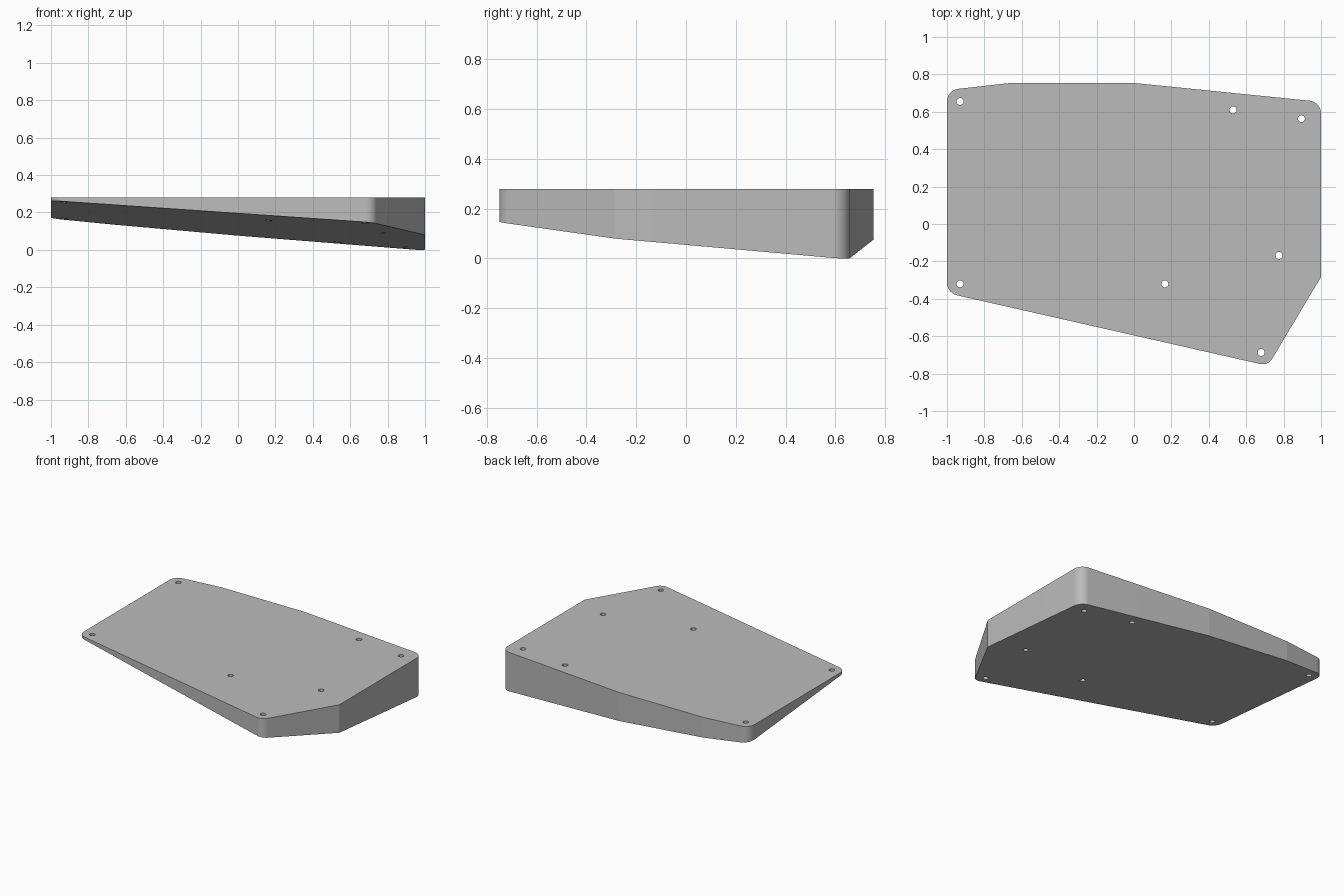
import bpy
import bmesh
import math
from mathutils import Vector

if "Cube" in bpy.data.objects:
    bpy.data.objects.remove(bpy.data.objects["Cube"], do_unlink=True)

TOP = 0.28
HOLE_RADIUS = 0.0185

# Plan outline, anticlockwise: x, y, corner radius
OUTLINE = [(-1, -0.369, 0.07), (0.7165, -0.758, 0.06), (1, -0.283, 0.02),
           (1, 0.653, 0.07), (0, 0.754, 0), (-0.66, 0.754, 0), (-1, 0.716, 0.07)]
HOLES = [(-0.93, 0.655), (0.53, 0.61), (0.895, 0.563), (0.775, -0.168),
         (0.165, -0.32), (-0.93, -0.32), (0.68, -0.687)]


def underside(x, y):
    """Height of the sloping bottom plane."""
    return 0.143 - 0.0885 * (x + y)


def rounded(corners, steps=24):
    """Replace each corner that has a radius with a tangent arc."""
    points = []
    for i, (x, y, r) in enumerate(corners):
        p = Vector((x, y))
        if r == 0:
            points.append(p)
            continue
        a = (Vector(corners[i - 1][:2]) - p).normalized()
        b = (Vector(corners[(i + 1) % len(corners)][:2]) - p).normalized()
        half = a.angle(b) / 2
        centre = p + (a + b).normalized() * (r / math.sin(half))
        start = p + a * (r / math.tan(half)) - centre
        sweep = math.pi - 2 * half
        for s in range(steps + 1):
            t = sweep * s / steps
            c, n = math.cos(t), math.sin(t)
            points.append(centre + Vector((start.x * c - start.y * n,
                                           start.x * n + start.y * c)))
    return points


def make_object(name, bm):
    mesh = bpy.data.meshes.new(name)
    bm.to_mesh(mesh)
    bm.free()
    obj = bpy.data.objects.new(name, mesh)
    bpy.context.collection.objects.link(obj)
    return obj


# Wedge body: flat top extruded down to the sloping underside
bm = bmesh.new()
top = bm.faces.new([bm.verts.new((p.x, p.y, TOP)) for p in rounded(OUTLINE)])
result = bmesh.ops.extrude_face_region(bm, geom=[top], use_keep_orig=True)
for v in result["geom"]:
    if isinstance(v, bmesh.types.BMVert):
        v.co.z = underside(v.co.x, v.co.y)
bmesh.ops.recalc_face_normals(bm, faces=bm.faces)
body = make_object("wedge_plate", bm)

# Screw holes drilled straight through
bm = bmesh.new()
for x, y in HOLES:
    made = bmesh.ops.create_cone(bm, cap_ends=True, segments=80, depth=1,
                                 radius1=HOLE_RADIUS, radius2=HOLE_RADIUS)
    bmesh.ops.translate(bm, verts=made["verts"], vec=(x, y, 0.15))
drill = make_object("hole_cutter", bm)
drill.hide_render = True

bpy.ops.object.select_all(action="DESELECT")
body.select_set(True)
bpy.context.view_layer.objects.active = body
cut = body.modifiers.new("screw_holes", "BOOLEAN")
cut.operation = "DIFFERENCE"
cut.solver = "EXACT"
cut.object = drill
bpy.ops.object.modifier_apply(modifier=cut.name)
bpy.data.objects.remove(drill, do_unlink=True)

# Smooth arcs, crisp bends between the straight walls
bpy.ops.object.shade_smooth_by_angle(angle=math.radians(5))

# Single grey material
grey = bpy.data.materials.new("plain_grey")
grey.use_nodes = True
colour = (0.5, 0.5, 0.5, 1)
grey.diffuse_color = colour
grey.node_tree.nodes["Principled BSDF"].inputs["Base Color"].default_value = colour
body.data.materials.clear()
body.data.materials.append(grey)
